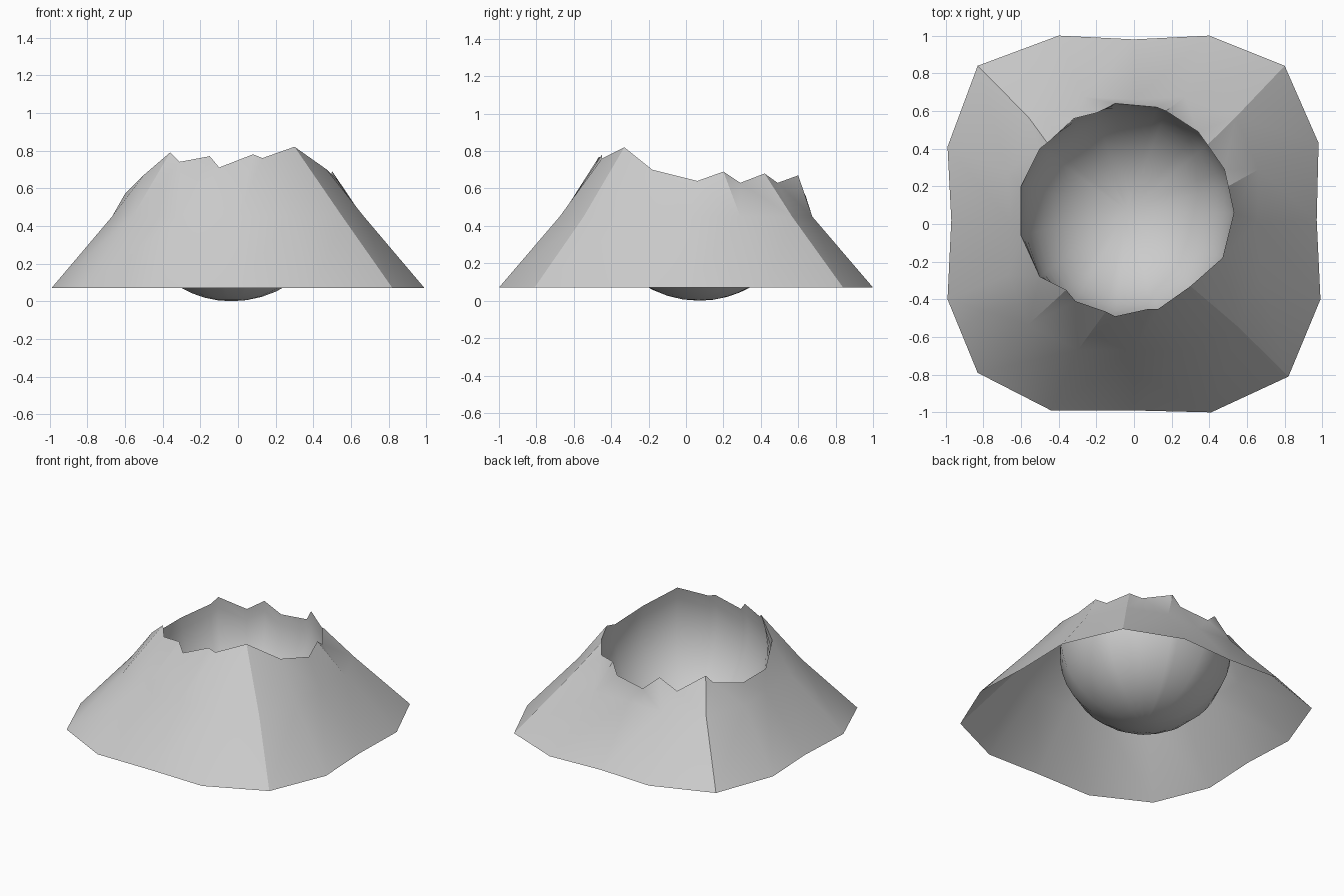
import bpy, bmesh, math
from mathutils import Vector

if "Cube" in bpy.data.objects:
    bpy.data.objects.remove(bpy.data.objects["Cube"])

# Foot outline of the mountain (counter-clockwise from +x)
FOOT = [(.97, .02), (.98, .43), (.80, .84), (.40, 1.0), (0, .98), (-.40, 1.0),
        (-.83, .84), (-.99, .41), (-.97, .02), (-.99, -.40), (-.83, -.79),
        (-.44, -.99), (0, -.99), (.41, -1.0), (.82, -.81), (.99, -.40)]
# Jagged crater rim (counter-clockwise from +x)
RIM = [(.53, .06, .64), (.50, .20, .69), (.48, .29, .63), (.39, .42, .68),
       (.34, .49, .63), (.17, .60, .67), (.12, .62, .59), (-.10, .64, .56),
       (-.20, .59, .65), (-.32, .56, .57), (-.46, .43, .67), (-.50, .40, .62),
       (-.60, .20, .57), (-.60, -.06, .57), (-.50, -.28, .67), (-.36, -.35, .79),
       (-.31, -.41, .74), (-.15, -.465, .77), (-.10, -.49, .71), (.08, -.45, .78),
       (.13, -.45, .76), (.30, -.33, .82), (.47, -.18, .70)]
CENTRE, RADIUS = Vector((-.035, .07, .57)), .57


def finish(bm, name, angle):
    bmesh.ops.recalc_face_normals(bm, faces=bm.faces)
    mesh = bpy.data.meshes.new(name)
    bm.to_mesh(mesh)
    bm.free()
    ob = bpy.data.objects.new(name, mesh)
    bpy.context.collection.objects.link(ob)
    bpy.ops.object.select_all(action='DESELECT')
    ob.select_set(True)
    bpy.context.view_layer.objects.active = ob
    bpy.ops.object.shade_smooth_by_angle(angle=math.radians(angle))
    return ob


def zip_rings(bm, a, b):
    """Triangulate between two closed rings, always taking the shorter new edge."""
    i = j = 0
    n, m = len(a), len(b)
    while i < n or j < m:
        p, q = a[i % n], b[j % m]
        pn, qn = a[(i + 1) % n], b[(j + 1) % m]
        step_a = j >= m or (i < n and (pn.co - q.co).length < (qn.co - p.co).length)
        if step_a:
            bm.faces.new((p, pn, q))
            i += 1
        else:
            bm.faces.new((p, qn, q))
            j += 1


# Mountain slope: foot, mid-height bend, rim
bm = bmesh.new()
foot = [bm.verts.new((x, y, .07)) for x, y in FOOT]
mid = [bm.verts.new((x * .675, y * .675, .45)) for x, y in FOOT]
rim = [bm.verts.new(p) for p in RIM]
for k in range(len(foot)):
    n = (k + 1) % len(foot)
    bm.faces.new((foot[k], foot[n], mid[n], mid[k]))
zip_rings(bm, mid, rim)
finish(bm, "mountain_slope", 30)

# Crater bowl: spherical, running from the bottom pole up to the rim
bm = bmesh.new()
STEPS = 12
rings = []
for s in range(1, STEPS + 1):
    ring = []
    for p in RIM:
        d = Vector(p) - CENTRE
        az = math.atan2(d.y, d.x)
        top = math.pi / 2 + math.atan2(d.z, math.hypot(d.x, d.y))
        t = s / STEPS
        ang = top * t
        r = RADIUS + (d.length - RADIUS) * t ** 6
        ring.append(bm.verts.new(CENTRE + r * Vector((
            math.sin(ang) * math.cos(az), math.sin(ang) * math.sin(az), -math.cos(ang)))))
    rings.append(ring)
pole = bm.verts.new(CENTRE - Vector((0, 0, RADIUS)))
count = len(RIM)
for k in range(count):
    n = (k + 1) % count
    bm.faces.new((pole, rings[0][n], rings[0][k]))
    for lo, hi in zip(rings, rings[1:]):
        bm.faces.new((lo[k], lo[n], hi[n], hi[k]))
finish(bm, "crater_bowl", 60)
